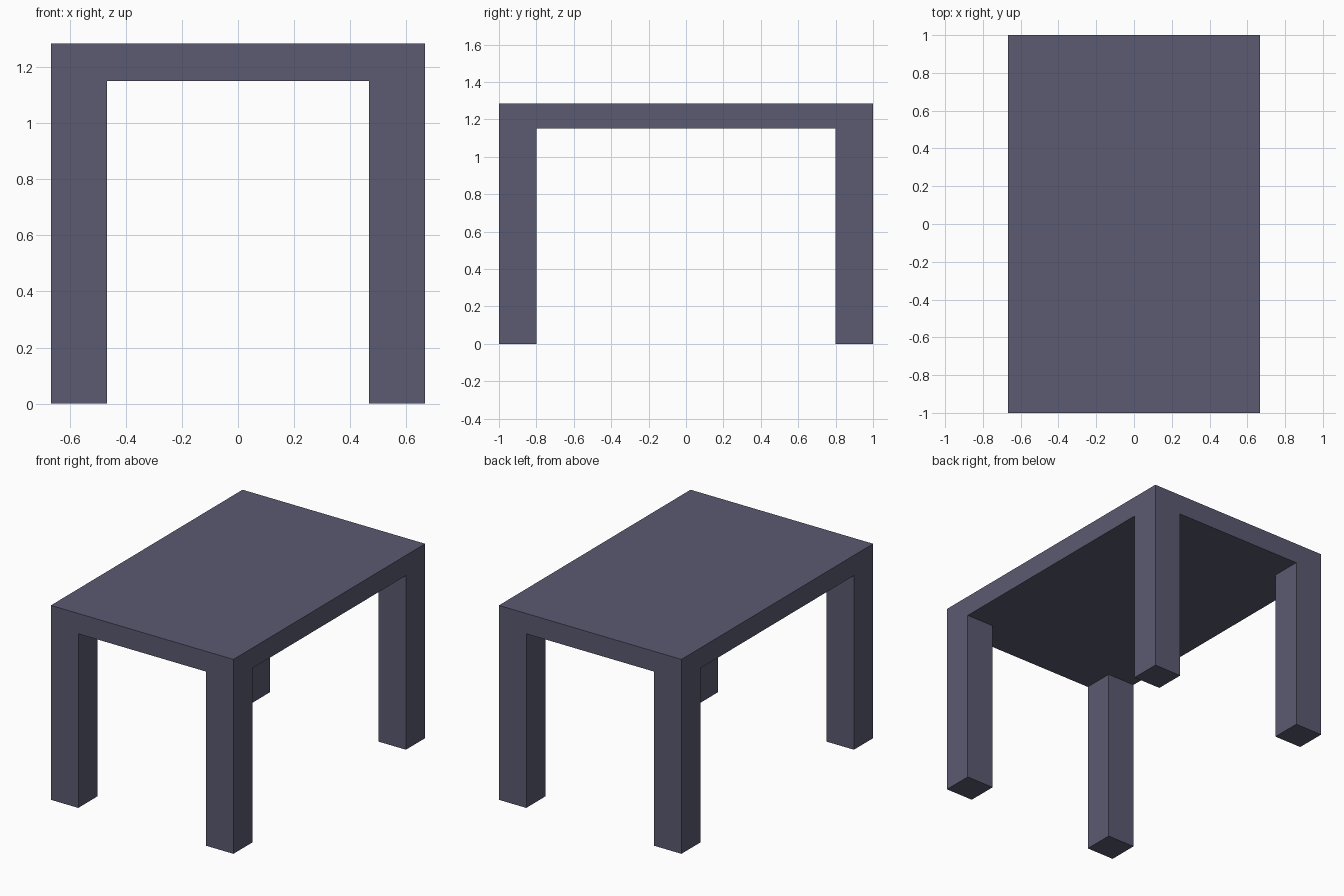
import bpy
import bmesh
from mathutils import Matrix, Vector

HALF_X, HALF_Y = 0.667, 1.0
HEIGHT, UNDERSIDE = 1.284, 1.15
LEG = 0.2

cube = bpy.data.objects.get("Cube")
if cube:
    bpy.data.objects.remove(cube, do_unlink=True)

# Single slate colour
slate = bpy.data.materials.new("slate_purple")
slate.use_nodes = True
colour = (0.105, 0.103, 0.165, 1.0)
slate.diffuse_color = colour
bsdf = next(n for n in slate.node_tree.nodes if n.type == "BSDF_PRINCIPLED")
bsdf.inputs["Base Color"].default_value = colour
bsdf.inputs["Roughness"].default_value = 0.8


def box(name, low, high):
    """Flat-shaded box between two opposite corners."""
    low, high = Vector(low), Vector(high)
    bm = bmesh.new()
    placement = Matrix.Translation((low + high) / 2) @ Matrix.Diagonal((high - low).to_4d())
    placement[3][3] = 1.0
    bmesh.ops.create_cube(bm, size=1.0, matrix=placement)
    mesh = bpy.data.meshes.new(name)
    bm.to_mesh(mesh)
    bm.free()
    mesh.materials.append(slate)
    obj = bpy.data.objects.new(name, mesh)
    bpy.context.collection.objects.link(obj)
    return obj


# Table top
box("table_top", (-HALF_X, -HALF_Y, UNDERSIDE), (HALF_X, HALF_Y, HEIGHT))

# Four square legs, flush with the corners of the top
for end, y in (("front", -HALF_Y), ("back", HALF_Y - LEG)):
    for side, x in (("right", -HALF_X), ("left", HALF_X - LEG)):
        box(f"{end}_{side}_leg", (x, y, 0), (x + LEG, y + LEG, UNDERSIDE))
